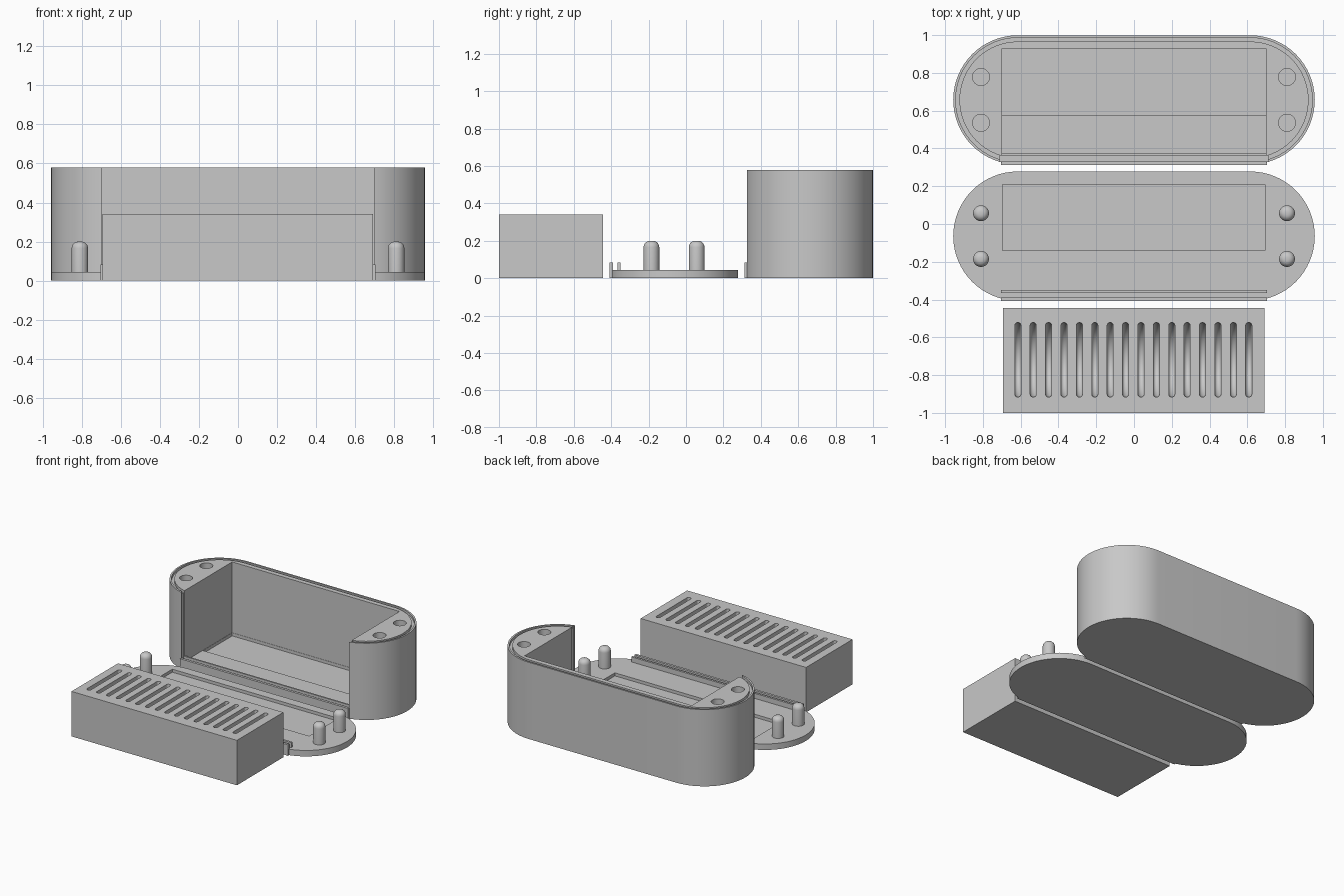
import bpy, bmesh, math
from mathutils import Matrix, Vector

cube = bpy.data.objects.get("Cube")
if cube:
    bpy.data.objects.remove(cube, do_unlink=True)

grey = bpy.data.materials.new("plain grey")
grey.use_nodes = True
grey.diffuse_color = (0.58, 0.58, 0.58, 1)
grey.node_tree.nodes["Principled BSDF"].inputs["Base Color"].default_value = grey.diffuse_color

HALF_LENGTH, RADIUS = 0.957, 0.342
BODY_Y, LID_Y = 0.657, -0.064
BODY_TOP, PLATE = 0.58, 0.045
INNER = 0.70


def finish(name, bm):
    bmesh.ops.recalc_face_normals(bm, faces=bm.faces[:])
    mesh = bpy.data.meshes.new(name)
    bm.to_mesh(mesh)
    bm.free()
    mesh.materials.append(grey)
    obj = bpy.data.objects.new(name, mesh)
    bpy.context.collection.objects.link(obj)
    return obj


def add_box(bm, x0, x1, y0, y1, z0, z1):
    size = Matrix.Diagonal((x1 - x0, y1 - y0, z1 - z0, 1))
    centre = Vector((x0 + x1, y0 + y1, z0 + z1)) / 2
    bmesh.ops.create_cube(bm, size=1, matrix=Matrix.Translation(centre) @ size)


def box(name, *bounds):
    bm = bmesh.new()
    add_box(bm, *bounds)
    return finish(name, bm)


def stadium_loop(bm, cy, z, inset=0, steps=32):
    """Ring of vertices round a bar with two half-circle ends."""
    r, straight, loop = RADIUS - inset, HALF_LENGTH - RADIUS, []
    for side in (1, -1):
        for i in range(steps + 1):
            a = math.pi * (i / steps - 0.5)
            loop.append(bm.verts.new((side * (straight + r * math.cos(a)),
                                      cy + side * r * math.sin(a), z)))
    return loop


def bridge(bm, a, b):
    for i in range(len(a)):
        j = (i + 1) % len(a)
        bm.faces.new((a[i], a[j], b[j], b[i]))


def stadium(name, cy, z0, z1):
    bm = bmesh.new()
    low, high = stadium_loop(bm, cy, z0), stadium_loop(bm, cy, z1)
    bm.faces.new(low)
    bm.faces.new(high)
    bridge(bm, low, high)
    return finish(name, bm)


def stadium_ring(name, cy, z0, z1, outer, inner):
    bm = bmesh.new()
    loops = [stadium_loop(bm, cy, z, i) for z, i in
             ((z0, outer), (z1, outer), (z1, inner), (z0, inner))]
    for i in range(4):
        bridge(bm, loops[i], loops[(i + 1) % 4])
    return finish(name, bm)


def add_rod(bm, radius, depth, matrix, segments=32, round_by=0, both=False):
    """Cylinder along local z, optionally with rounded end rims."""
    part = bmesh.new()
    bmesh.ops.create_cone(part, cap_ends=True, segments=segments, radius1=radius,
                          radius2=radius, depth=depth)
    if round_by:
        rims = [e for e in part.edges
                if abs(e.verts[0].co.z - e.verts[1].co.z) < 1e-5
                and (both or e.verts[0].co.z > 0)]
        bmesh.ops.bevel(part, geom=rims, offset=round_by, segments=5,
                        profile=0.5, affect='EDGES')
    part.transform(matrix)
    temp = bpy.data.meshes.new("temp")
    part.to_mesh(temp)
    part.free()
    bm.from_mesh(temp)
    bpy.data.meshes.remove(temp)


def cut(obj, *cutters):
    for c in cutters:
        c.hide_render = True
        mod = obj.modifiers.new("cut", 'BOOLEAN')
        mod.operation, mod.solver, mod.object = 'DIFFERENCE', 'EXACT', c
    bpy.context.view_layer.update()
    graph = bpy.context.evaluated_depsgraph_get()
    result = bpy.data.meshes.new_from_object(obj.evaluated_get(graph))
    obj.modifiers.clear()
    obj.data = result
    for c in cutters:
        bpy.data.objects.remove(c, do_unlink=True)


def smooth(obj):
    bpy.ops.object.select_all(action='DESELECT')
    obj.select_set(True)
    bpy.context.view_layer.objects.active = obj
    bpy.ops.object.shade_smooth_by_angle(angle=math.radians(30))


def four_rods(name, cy, radius, z0, z1, round_by=0):
    bm = bmesh.new()
    for x in (-0.81, 0.81):
        for y in (-0.121, 0.121):
            add_rod(bm, radius, z1 - z0, Matrix.Translation((x, cy + y, (z0 + z1) / 2)),
                    round_by=round_by)
    return finish(name, bm)


def rails(name, spans):
    """Two low strips with a door slot between them."""
    bm = bmesh.new()
    for y0, y1 in spans:
        add_box(bm, -0.703, 0.703, y0, y1, 0, 0.083)
    return finish(name, bm)


# Case body: open front, pocketed floor, rim groove, peg sockets, door channels
body = stadium("case_body", BODY_Y, 0, BODY_TOP)
cut(body,
    box("opening_cutter", -INNER, INNER, 0.2, 0.93, PLATE, 0.7),
    box("pocket_cutter", -INNER + 0.002, INNER - 0.002, 0.578, 0.928, 0.022, 0.1),
    box("door_channel_cutter", -INNER - 0.01, INNER + 0.01, 0.331, 0.362, PLATE, 0.7),
    stadium_ring("rim_groove_cutter", BODY_Y, BODY_TOP - 0.02, 0.62, 0.013, 0.033),
    four_rods("socket_cutter", BODY_Y, 0.045, 0.4, 0.65))
smooth(body)
rails("case_door_rails", ((0.312, 0.331), (0.362, 0.374)))

# Lid: plate with a shallow pocket, locating pegs and door rails
lid = stadium("lid_plate", LID_Y, 0, PLATE)
cut(lid, box("lid_pocket_cutter", -0.697, 0.693, -0.14, 0.21, 0.022, 0.1))
smooth(lid)
smooth(four_rods("lid_pegs", LID_Y, 0.042, 0.03, 0.2, round_by=0.034))
rails("lid_door_rails", ((-0.408, -0.39), (-0.366, -0.35)))

# Holder block: row of rounded disc slots in its top
block = box("holder_block", -0.693, 0.691, -1.0, -0.445, 0, 0.34)
discs = bmesh.new()
for i in range(16):
    place = Matrix.Translation((-0.615 + 0.0815 * i, -0.719, 0.34))
    add_rod(discs, 0.197, 0.032, place @ Matrix.Rotation(math.pi / 2, 4, 'Y'),
            segments=48, round_by=0.0145, both=True)
cut(block, finish("slot_cutter", discs))
smooth(block)
